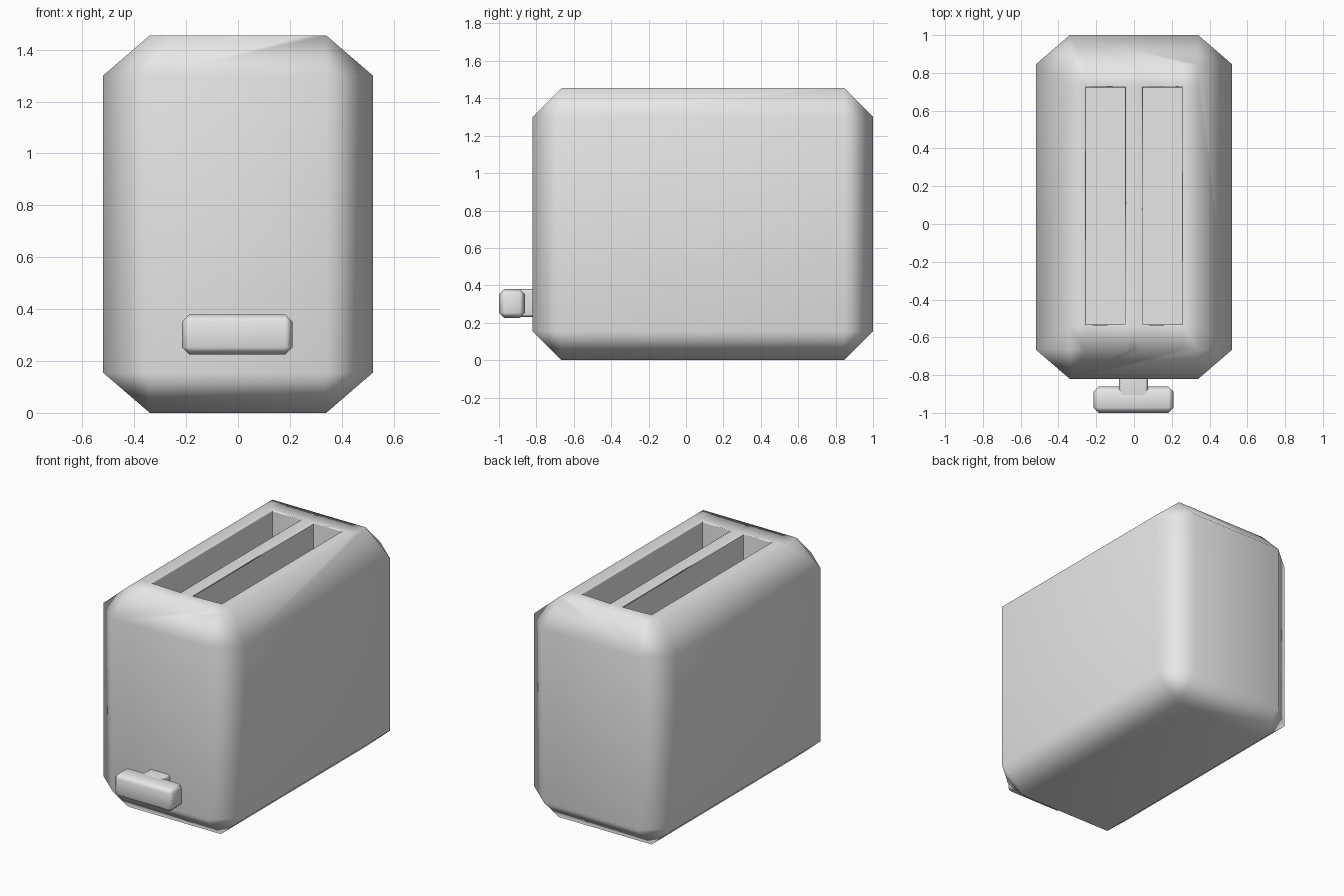
import bpy
import bmesh
import math
from mathutils import Vector

cube = bpy.data.objects.get("Cube")
if cube:
    bpy.data.objects.remove(cube, do_unlink=True)

grey = bpy.data.materials.new("light grey")
grey.use_nodes = True
grey.diffuse_color = (0.8, 0.8, 0.8, 1)
grey.node_tree.nodes["Principled BSDF"].inputs["Base Color"].default_value = (0.8, 0.8, 0.8, 1)


def chamfer_box(low, high, chamfer):
    """Box with chamfered edges, as the hull of three crossing boxes."""
    bm = bmesh.new()
    low, high, chamfer = Vector(low), Vector(high), Vector(chamfer)
    for axis in range(3):
        inset = chamfer.copy()
        inset[axis] = 0
        a, b = low + inset, high - inset
        for x in (a.x, b.x):
            for y in (a.y, b.y):
                for z in (a.z, b.z):
                    bm.verts.new((x, y, z))
    bmesh.ops.convex_hull(bm, input=bm.verts[:])
    bmesh.ops.dissolve_limit(bm, angle_limit=0.01, verts=bm.verts[:], edges=bm.edges[:])
    bmesh.ops.recalc_face_normals(bm, faces=bm.faces[:])
    return bm


def finish(bm, name):
    mesh = bpy.data.meshes.new(name)
    bm.to_mesh(mesh)
    bm.free()
    mesh.materials.append(grey)
    obj = bpy.data.objects.new(name, mesh)
    bpy.context.collection.objects.link(obj)
    bpy.ops.object.select_all(action='DESELECT')
    obj.select_set(True)
    bpy.context.view_layer.objects.active = obj
    bpy.ops.object.shade_smooth_by_angle(angle=math.radians(60))
    normals = obj.modifiers.new("soft_chamfers", 'WEIGHTED_NORMAL')
    normals.keep_sharp = True
    return obj


# Body shell
TOP = 1.455
body = chamfer_box((-0.52, -0.82, 0), (0.52, 1.0, TOP), (0.18, 0.155, 0.155))


def top_faces():
    return [f for f in body.faces if f.normal.z > 0.99]


# Cut the top into a grid that outlines the two slots and the divider
cuts = [(Vector((x, 0, 0)), Vector((1, 0, 0))) for x in (-0.26, -0.04, 0, 0.04, 0.26)]
cuts += [(Vector((0, y, 0)), Vector((0, 1, 0))) for y in (-0.54, 0.73)]
for point, normal in cuts:
    body.normal_update()
    faces = top_faces()
    geom = set(faces)
    for f in faces:
        geom.update(f.edges)
        geom.update(f.verts)
    bmesh.ops.bisect_plane(body, geom=list(geom), plane_co=point, plane_no=normal, dist=0.0001)
body.normal_update()

# Bread slots with a narrow bevelled rim
slots = []
for f in top_faces():
    c = f.calc_center_median()
    if 0.04 < abs(c.x) < 0.26 and -0.54 < c.y < 0.73:
        slots.append(f)
bmesh.ops.inset_individual(body, faces=slots, thickness=0.01, depth=-0.01)
floors = bmesh.ops.extrude_discrete_faces(body, faces=slots)["faces"]
floor_verts = list({v for f in floors for v in f.verts})
bmesh.ops.translate(body, verts=floor_verts, vec=(0, 0, -1.0))

# Slope the divider gently down to both slots
for v in body.verts:
    if 0.03 < abs(v.co.x) < 0.045 and -0.6 < v.co.y < 0.8 and v.co.z > TOP - 0.005:
        v.co.z -= 0.006
finish(body, "body")

# Lever: stem and knob
finish(chamfer_box((-0.08, -0.92, 0.23), (0.075, -0.75, 0.38), (0.015, 0.015, 0.015)), "lever_stem")
finish(chamfer_box((-0.215, -1.0, 0.225), (0.21, -0.86, 0.38), (0.028, 0.028, 0.028)), "lever_knob")
